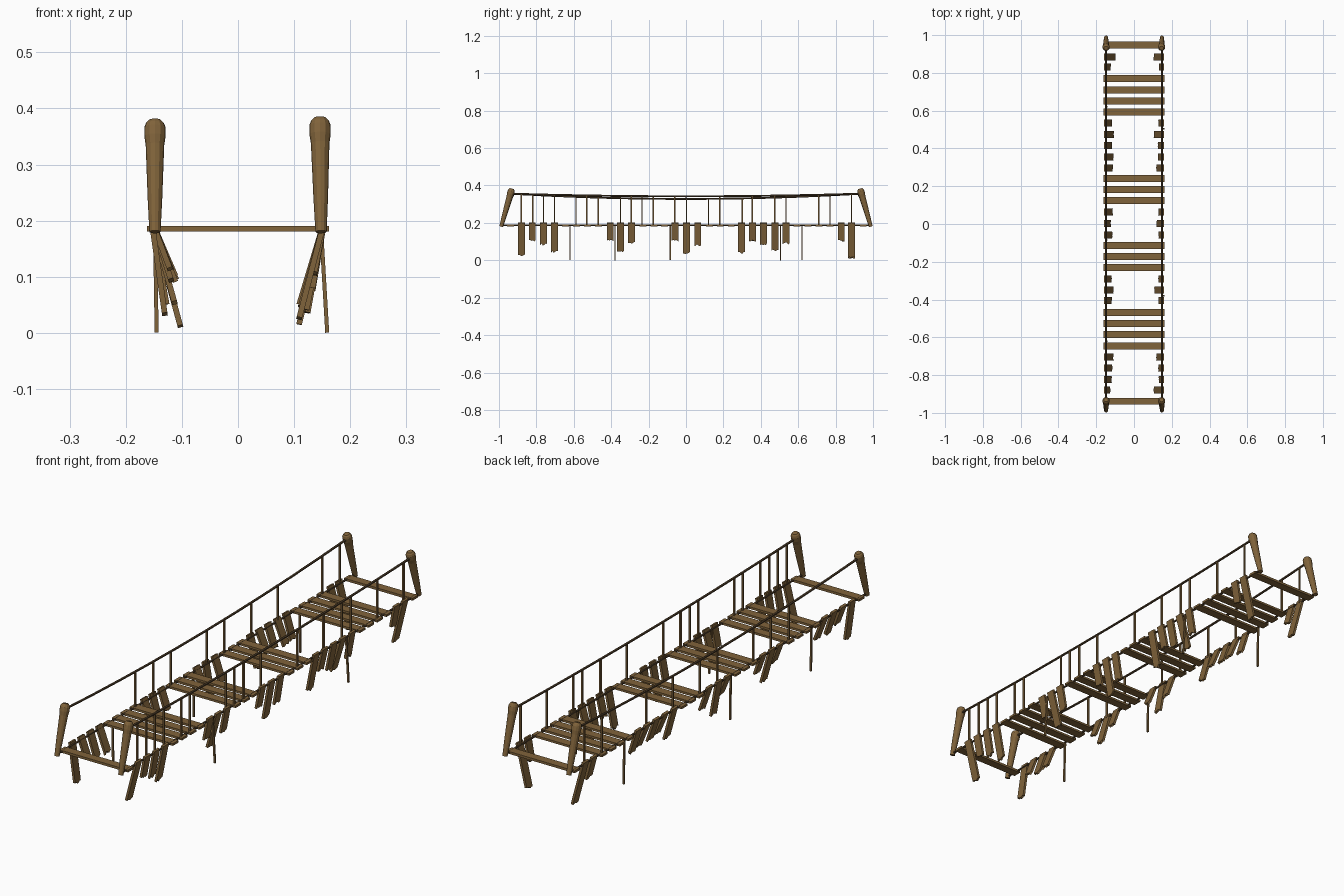
import bpy, bmesh, math, random
from mathutils import Vector

if "Cube" in bpy.data.objects:
    bpy.data.objects.remove(bpy.data.objects["Cube"])

random.seed(4)


def mat(name, c):
    m = bpy.data.materials.new(name)
    m.diffuse_color = (*c, 1)
    m.use_nodes = True
    m.node_tree.nodes["Principled BSDF"].inputs["Base Color"].default_value = m.diffuse_color
    return m


WOOD = mat("brown wood", (0.216, 0.125, 0.043))
ROPE = mat("dark rope", (0.085, 0.052, 0.024))


def finish(name, bm, m, smooth=False):
    bmesh.ops.recalc_face_normals(bm, faces=bm.faces)
    me = bpy.data.meshes.new(name)
    bm.to_mesh(me)
    bm.free()
    me.materials.append(m)
    for p in me.polygons:
        p.use_smooth = smooth
    ob = bpy.data.objects.new(name, me)
    bpy.context.collection.objects.link(ob)
    return ob


def tube(name, pts, radii, m, sides=6, smooth=False, turn=0.0):
    """Swept tube along points, one radius per point."""
    bm = bmesh.new()
    pts = [Vector(p) for p in pts]
    d = (pts[-1] - pts[0]).normalized()
    u = d.cross(Vector((1, 0, 0))).normalized()
    v = d.cross(u)
    rings = []
    for p, r in zip(pts, radii):
        rings.append([bm.verts.new(p + r * (math.cos(a) * u + math.sin(a) * v))
                      for a in (turn + 2 * math.pi * i / sides for i in range(sides))])
    for a, b in zip(rings, rings[1:]):
        for i in range(sides):
            j = (i + 1) % sides
            bm.faces.new((a[i], a[j], b[j], b[i]))
    bm.faces.new(rings[0])
    bm.faces.new(rings[-1])
    return finish(name, bm, m, smooth)


def box(name, c, s):
    bm = bmesh.new()
    bmesh.ops.create_cube(bm, size=1)
    for v in bm.verts:
        v.co = Vector([c[i] + v.co[i] * s[i] for i in range(3)])
    return finish(name, bm, WOOD)


def broken_plank(y, side, x_end, z_end):
    """Half plank hanging from the deck rope with a splintered lower end."""
    top = Vector((side * 0.154, y, 0.200))
    end = Vector((x_end, y, z_end))
    d = end - top
    n = Vector((d.z, 0, -d.x)).normalized() * 0.005
    w = 0.0185
    prof = [(-w, 0), (w, 0)]
    for i in range(6):
        prof.append((w - i * 2 * w / 5, 1 - random.uniform(0, 0.012) / d.length))
    bm = bmesh.new()
    f = [[bm.verts.new(top + d * t + Vector((0, s, 0)) + n * k) for s, t in prof]
         for k in (-1, 1)]
    bm.faces.new(f[0])
    bm.faces.new(f[1])
    for i in range(len(prof)):
        j = (i + 1) % len(prof)
        bm.faces.new((f[0][i], f[0][j], f[1][j], f[1][i]))
    finish("broken_plank", bm, WOOD)


# Posts leaning inward toward the top, with rounded heads
for sx in (-1, 1):
    for sy in (-1, 1):
        h = 0.004 if sx > 0 else 0
        base = Vector((sx * 0.148, sy * 0.988, 0.180))
        tip = Vector((sx * (0.148 if sx < 0 else 0.146), sy * 0.931, 0.378 + h))
        ts = [0, 0.3, 0.78, 0.86, 0.94, 0.98, 1.005]
        rs = [0.010, 0.013, 0.0165, 0.019, 0.019, 0.016, 0.011]
        tube("post", [base.lerp(tip, t) for t in ts], rs, WOOD, 12)

# Whole deck planks
for y in (0.77, 0.71, 0.652, 0.594, 0.242, 0.183, 0.125,
          -0.115, -0.172, -0.23, -0.468, -0.527, -0.585, -0.645):
    box("deck_plank", (0, y, 0.1855), (0.325, 0.037, 0.009))
for y in (0.947, -0.938):
    box("end_plank", (0, y, 0.1855), (0.318, 0.036, 0.010))

# Broken planks: y, left end x, left end z, right end x, right end z
for y, lx, lz, rx, rz in (
        (0.885, -0.102, 0.009, 0.108, 0.012), (0.83, -0.127, 0.10, 0.136, 0.10),
        (0.535, -0.120, 0.09, 0.133, 0.085), (0.475, -0.108, 0.09, 0.109, 0.05),
        (0.415, -0.120, 0.10, 0.130, 0.08), (0.355, -0.111, 0.10, 0.131, 0.10),
        (0.297, -0.115, 0.06, 0.122, 0.035), (0.063, -0.115, 0.09, 0.133, 0.075),
        (0.003, -0.127, 0.05, 0.124, 0.035), (-0.058, -0.118, 0.11, 0.134, 0.10),
        (-0.292, -0.122, 0.11, 0.133, 0.09), (-0.35, -0.112, 0.05, 0.110, 0.04),
        (-0.405, -0.120, 0.11, 0.134, 0.10), (-0.703, -0.111, 0.09, 0.122, 0.04),
        (-0.762, -0.118, 0.09, 0.133, 0.08), (-0.822, -0.120, 0.11, 0.135, 0.10),
        (-0.88, -0.130, 0.03, 0.108, 0.022)):
    broken_plank(y, -1, lx, lz)
    broken_plank(y, 1, rx, rz)


# Sagging hand ropes and straight deck ropes
def rail_z(y, s):
    low = 0.328 if s < 0 else 0.342
    return low + (0.356 - low) * (y / 0.935) ** 2


for s, side in ((-1, "left"), (1, "right")):
    ys = [-0.935 + 1.87 * i / 10 for i in range(11)]
    tube(side + "_hand_rope", [(s * 0.148, y, rail_z(y, s)) for y in ys],
         [0.005] * 11, ROPE, 6)
    tube(side + "_deck_rope", [(s * 0.148, -0.985, 0.187), (s * 0.148, 0.985, 0.187)],
         [0.0045] * 2, ROPE, 6)

# Vertical suspender ties
for s, ys in ((-1, (-0.47, -0.35, -0.235, 0.003, 0.12, 0.30, 0.475, 0.77, 0.885)),
              (1, (-0.88, -0.82, -0.762, -0.703, -0.588, -0.53, -0.292, -0.235, -0.175,
                   -0.06, 0.18, 0.355, 0.475, 0.535, 0.71, 0.885))):
    for y in ys:
        tube("suspender", [(s * 0.148, y, 0.187), (s * 0.148, y, rail_z(y, s))],
             [0.005] * 2, WOOD, 4, False, math.pi / 4)

# Snapped ties dangling below the deck
for s, y, x in ((-1, -0.62, -0.145), (1, -0.38, 0.159), (-1, -0.085, -0.145),
                (1, 0.505, 0.159), (-1, 0.62, -0.145)):
    tube("dangling_tie", [(s * 0.148, y, 0.187), (x, y, 0.0003)],
         [0.005] * 2, WOOD, 4, False, math.pi / 4)
